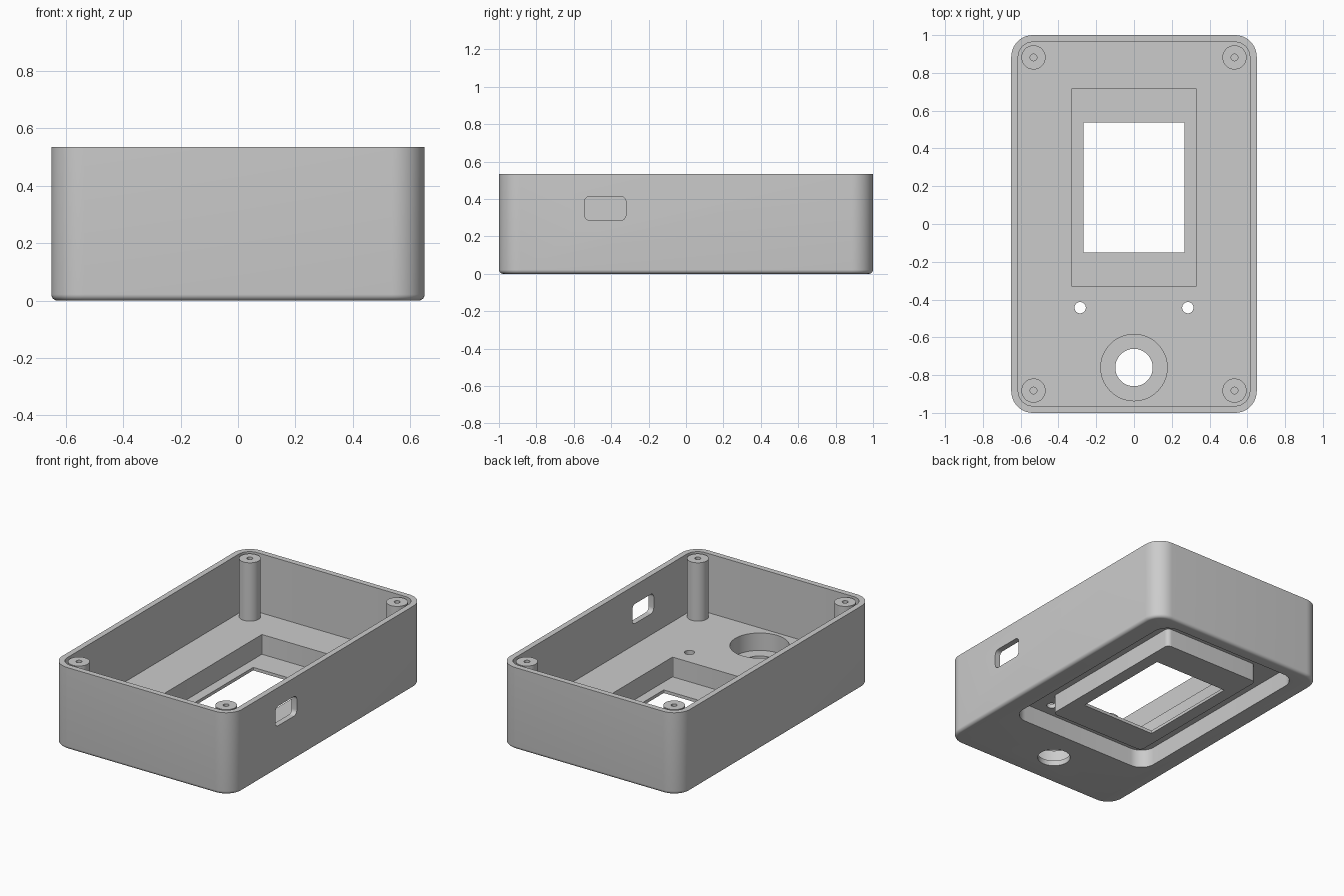
import bpy, bmesh, math

cube = bpy.data.objects.get("Cube")
if cube:
    bpy.data.objects.remove(cube, do_unlink=True)

# Single grey plastic
grey = bpy.data.materials.new("grey_plastic")
grey.use_nodes = True
COLOUR = (0.6, 0.6, 0.6, 1)
grey.diffuse_color = COLOUR
grey.node_tree.nodes["Principled BSDF"].inputs["Base Color"].default_value = COLOUR


def rounded_outline(w, l, r, steps=12):
    """Outline of a rounded rectangle, counter-clockwise."""
    points = []
    for i, (sx, sy) in enumerate(((1, 1), (-1, 1), (-1, -1), (1, -1))):
        for k in range(steps + 1):
            a = math.pi / 2 * (i + k / steps)
            points.append((sx * (w / 2 - r) + r * math.cos(a),
                           sy * (l / 2 - r) + r * math.sin(a)))
    return points


def circle_outline(r, steps=48):
    return [(r * math.cos(2 * math.pi * k / steps), r * math.sin(2 * math.pi * k / steps))
            for k in range(steps)]


def loft(name, sections, place):
    """Solid through stacked (outline, height) sections; place maps to the model."""
    bm = bmesh.new()
    rings = [[bm.verts.new(place(u, v, h)) for u, v in outline] for outline, h in sections]
    n = len(rings[0])
    for a, b in zip(rings, rings[1:]):
        for i in range(n):
            j = (i + 1) % n
            bm.faces.new((a[i], a[j], b[j], b[i]))
    bm.faces.new(rings[0][::-1])
    bm.faces.new(rings[-1])
    bmesh.ops.recalc_face_normals(bm, faces=bm.faces)
    mesh = bpy.data.meshes.new(name)
    bm.to_mesh(mesh)
    bm.free()
    mesh.materials.append(grey)
    obj = bpy.data.objects.new(name, mesh)
    bpy.context.collection.objects.link(obj)
    return obj


def prism(name, outline, z0, z1, x=0, y=0):
    return loft(name, [(outline, z0), (outline, z1)], lambda u, v, h: (x + u, y + v, h))


def combine(target, tool, operation):
    """Apply a boolean to the target and discard the tool."""
    tool.hide_render = True
    mod = target.modifiers.new(operation.lower(), "BOOLEAN")
    mod.operation = operation
    mod.solver = "EXACT"
    mod.object = tool
    bpy.ops.object.select_all(action="DESELECT")
    bpy.context.view_layer.objects.active = target
    target.select_set(True)
    bpy.ops.object.modifier_apply(modifier=mod.name)
    bpy.data.objects.remove(tool, do_unlink=True)


W, L, H, R = 1.3, 2.0, 0.535, 0.115
WALL, FLOOR, RECESS, POST_TOP, ABOVE = 0.037, 0.149, 0.12, 0.53, 0.7
SCREEN_Y = 0.193

# Outer body with a rounded lower edge
FILLET = 0.022
sections = []
for k in range(7):
    a = math.pi / 2 * k / 6
    inset = FILLET * (1 - math.sin(a))
    sections.append((rounded_outline(W - 2 * inset, L - 2 * inset, R - inset),
                     FILLET * (1 - math.cos(a))))
sections.append((rounded_outline(W, L, R), H))
case = loft("case_shell", sections, lambda u, v, h: (u, v, h))

# Hollow interior
combine(case, prism("cavity", rounded_outline(W - 2 * WALL, L - 2 * WALL, R - WALL), FLOOR, ABOVE),
        "DIFFERENCE")

# Recess under the case, with the screen housing standing in it
combine(case, prism("recess", rounded_outline(1.04, 1.45, 0.1), -0.1, RECESS, y=SCREEN_Y), "DIFFERENCE")
combine(case, prism("screen_housing", rounded_outline(0.7, 1.09, 0.03), 0, RECESS + 0.01, y=SCREEN_Y), "UNION")

# Screen pocket and window
combine(case, prism("pocket", rounded_outline(0.66, 1.05, 0.006, 3), 0.02, 0.3, y=SCREEN_Y), "DIFFERENCE")
combine(case, prism("window", rounded_outline(0.535, 0.69, 0.006, 3), -0.1, 0.3, y=SCREEN_Y), "DIFFERENCE")

# Counterbored control hole
for radius, bottom in ((0.176, 0.035), (0.099, -0.1)):
    combine(case, prism("control_hole", circle_outline(radius, 64), bottom, 0.3, y=-0.76), "DIFFERENCE")

# Indicator light holes
for side in (-1, 1):
    combine(case, prism("light_hole", circle_outline(0.03, 32), -0.1, 0.3, side * 0.285, -0.443), "DIFFERENCE")

# Corner screw posts with blind holes
for sx in (-1, 1):
    for sy in (-1, 1):
        x, y = sx * 0.532, sy * 0.882
        combine(case, prism("screw_post", circle_outline(0.064), FLOOR - 0.01, POST_TOP, x, y), "UNION")
        combine(case, prism("screw_hole", circle_outline(0.018, 24), 0.2, ABOVE, x, y), "DIFFERENCE")

# Cable slot through the left wall
slot_outline = rounded_outline(0.222, 0.128, 0.03, 8)
slot = loft("cable_slot", [(slot_outline, 0.5), (slot_outline, 0.8)],
            lambda u, v, h: (h, u - 0.432, v + 0.35))
combine(case, slot, "DIFFERENCE")

# Smooth rounded surfaces, crisp edges
bpy.ops.object.select_all(action="DESELECT")
case.select_set(True)
bpy.context.view_layer.objects.active = case
bpy.ops.object.shade_smooth_by_angle(angle=math.radians(30))
